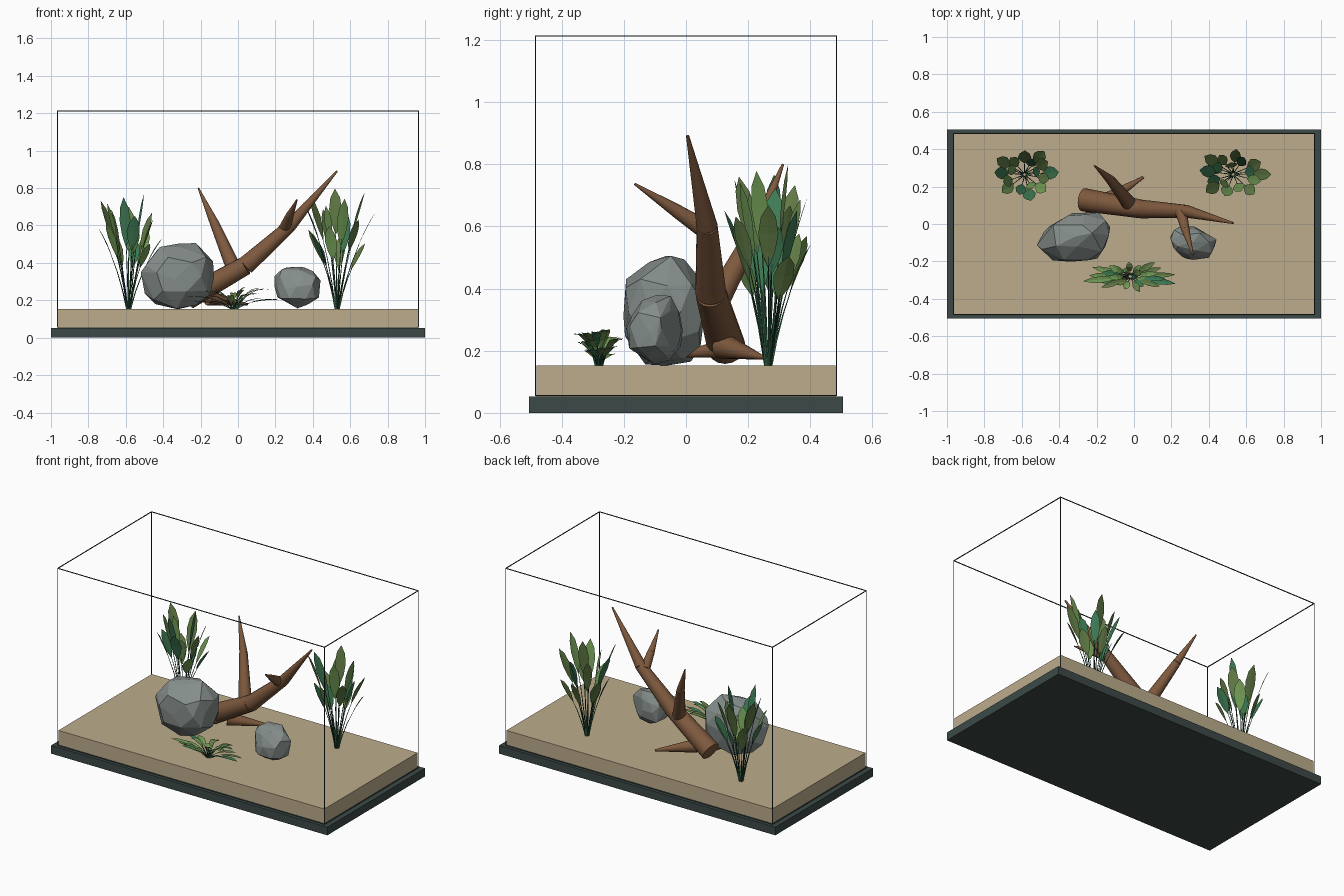
import bpy, bmesh, math, random
from mathutils import Vector

if "Cube" in bpy.data.objects:
    bpy.data.objects.remove(bpy.data.objects["Cube"])

random.seed(11)


def mat(name, r, g, b):
    m = bpy.data.materials.new(name)
    lin = [((c / 255 + 0.055) / 1.055) ** 2.4 for c in (r, g, b)]
    m.diffuse_color = (*lin, 1)
    m.use_nodes = True
    m.node_tree.nodes["Principled BSDF"].inputs["Base Color"].default_value = m.diffuse_color
    return m


BASE = mat("dark slate", 60, 74, 71)
FRAME = mat("frame dark green", 48, 64, 61)
SAND = mat("sand", 188, 172, 140)
ROCK = mat("grey stone", 133, 142, 139)
WOOD = mat("brown wood", 126, 89, 62)
LEAVES = [mat("light green", 114, 156, 86), mat("blue green", 62, 122, 84),
          mat("olive green", 98, 124, 70), mat("stem green", 42, 84, 60)]


def finish(name, bm, mats):
    me = bpy.data.meshes.new(name)
    bm.to_mesh(me)
    bm.free()
    for m in mats:
        me.materials.append(m)
    ob = bpy.data.objects.new(name, me)
    bpy.context.collection.objects.link(ob)
    return ob


def add_box(bm, lo, hi):
    lo, hi = Vector(lo), Vector(hi)
    for v in bmesh.ops.create_cube(bm, size=1)['verts']:
        v.co = Vector((v.co[i] * (hi[i] - lo[i]) + (lo[i] + hi[i]) / 2 for i in range(3)))


# Base tray and sand bed
bm = bmesh.new()
add_box(bm, (-1, -0.505, 0), (1, 0.505, 0.053))
finish("base_tray", bm, [BASE])
bm = bmesh.new()
add_box(bm, (-0.962, -0.482, 0.053), (0.962, 0.482, 0.153))
finish("sand_bed", bm, [SAND])

# Thin tank frame: twelve edge bars
bm = bmesh.new()
X, Y, Z0, Z1, T, U = 0.965, 0.484, 0.056, 1.213, 0.0022, 0.0014
for z in (Z0, Z1):
    for y in (-Y, Y):
        add_box(bm, (-X - T, y - T, z - T), (X + T, y + T, z + T))
    for x in (-X, X):
        add_box(bm, (x - T, -Y - T, z - T), (x + T, Y + T, z + T))
for x in (-X, X):
    for y in (-Y, Y):
        add_box(bm, (x - U, y - U, Z0), (x + U, y + U, Z1))
finish("tank_frame", bm, [FRAME])


# Driftwood: each limb is a chain of tapered segments with flat end caps
def limb(name, points, sides=16):
    bm = bmesh.new()
    for (a, ra), (b, rb) in zip(points, points[1:]):
        a, b = Vector(a), Vector(b)
        d = b - a
        verts = bmesh.ops.create_cone(bm, cap_ends=True, segments=sides, radius1=ra,
                                      radius2=rb, depth=d.length)['verts']
        q = d.to_track_quat('Z', 'Y')
        for v in verts:
            v.co = q @ v.co + (a + b) / 2
    for f in bm.faces:
        f.smooth = len(f.verts) == 4
    finish(name, bm, [WOOD])


limb("driftwood_trunk", [((-0.27, 0.13, 0.212), 0.062), ((0.04, 0.08, 0.385), 0.05),
                         ((0.28, 0.068, 0.6), 0.034), ((0.53, 0.005, 0.892), 0.005)])
limb("driftwood_back_branch", [((-0.01, 0.09, 0.34), 0.042), ((-0.125, 0.235, 0.61), 0.025),
                               ((-0.212, 0.312, 0.80), 0.004)])
limb("driftwood_front_branch", [((0.25, 0.07, 0.585), 0.032), ((0.275, -0.03, 0.65), 0.022),
                                ((0.315, -0.165, 0.737), 0.004)])
limb("driftwood_back_root", [((-0.16, 0.12, 0.215), 0.042), ((0.05, 0.25, 0.178), 0.006)])
limb("driftwood_front_root", [((-0.22, 0.11, 0.205), 0.028), ((-0.26, 0.0, 0.19), 0.012)])


# Faceted stones: sphere points pulled in to three convex outlines
def stone(name, centre, half, front, side, top, jitter):
    centre = Vector(centre)
    planes = []
    for pts, (i, j) in ((front, (0, 2)), (side, (1, 2)), (top, (0, 1))):
        for p, q in zip(pts, pts[1:] + pts[:1]):
            n = Vector((0, 0, 0))
            n[i], n[j] = q[1] - p[1], p[0] - q[0]
            c = n[i] * (p[0] - centre[i]) + n[j] * (p[1] - centre[j])
            planes.append((n, c) if c > 0 else (-n, -c))
    bm = bmesh.new()
    bmesh.ops.create_icosphere(bm, subdivisions=2, radius=1)
    for v in bm.verts:
        d = (v.co + Vector([random.uniform(-jitter, jitter) for _ in range(3)])).normalized()
        d = Vector([d[i] * half[i] for i in range(3)])
        r = min([1.1] + [c / n.dot(d) for n, c in planes if n.dot(d) > 1e-6])
        v.co = centre + d * r
    hull = bmesh.ops.convex_hull(bm, input=bm.verts)
    junk = [g for g in hull['geom_interior'] if isinstance(g, bmesh.types.BMVert)]
    bmesh.ops.delete(bm, geom=junk, context='VERTS')
    # Merge nearly coplanar triangles into larger facets
    bmesh.ops.dissolve_limit(bm, angle_limit=math.radians(7), verts=bm.verts, edges=bm.edges)
    bmesh.ops.recalc_face_normals(bm, faces=bm.faces)
    finish(name, bm, [ROCK])


stone("large_stone", (-0.32, -0.065, 0.33), (0.21, 0.14, 0.18),
      [(-0.535, 0.33), (-0.41, 0.5), (-0.18, 0.51), (-0.135, 0.42), (-0.12, 0.26),
       (-0.2, 0.18), (-0.33, 0.15), (-0.48, 0.19)],
      [(-0.205, 0.43), (-0.08, 0.51), (-0.01, 0.5), (0.07, 0.4), (0.075, 0.2),
       (-0.01, 0.15), (-0.13, 0.155), (-0.205, 0.23)],
      [(-0.54, -0.1), (-0.45, -0.01), (-0.3, 0.075), (-0.14, 0.07), (-0.12, -0.07),
       (-0.2, -0.19), (-0.38, -0.205), (-0.51, -0.18)], 0.13)
stone("small_stone", (0.315, -0.095, 0.268), (0.128, 0.098, 0.115),
      [(0.185, 0.32), (0.25, 0.38), (0.37, 0.38), (0.445, 0.32), (0.44, 0.22),
       (0.33, 0.15), (0.185, 0.23)],
      [(-0.195, 0.28), (-0.13, 0.38), (-0.05, 0.378), (0.005, 0.27), (-0.03, 0.18),
       (-0.1, 0.15), (-0.18, 0.19)],
      [(0.185, -0.1), (0.21, -0.02), (0.3, 0.0), (0.445, -0.085), (0.4, -0.195),
       (0.27, -0.19)], 0.13)


# Plants: every leaf is a thin stem and a folded blade along a curved path
def add_leaf(bm, base, tip, bend, lift, split, width, colour):
    base, tip = Vector(base), Vector(tip)
    d = tip - base
    mid = base + Vector((d.x * bend, d.y * bend, d.z * lift))
    path = lambda t: base * (1 - t) ** 2 + mid * 2 * t * (1 - t) + tip * t * t
    flat = Vector((-d.y, d.x, 0)).normalized()
    # stem
    rings = []
    for i in range(4):
        c, r = path(split * 1.1 * i / 3), 0.004 - 0.0008 * i
        out = flat.cross(d).normalized()
        rings.append([bm.verts.new(c + (flat * math.cos(a) + out * math.sin(a)) * r)
                      for a in (0, 2.094, 4.189)])
    for p, q in zip(rings, rings[1:]):
        for i in range(3):
            j = (i + 1) % 3
            bm.faces.new((p[i], p[j], q[j], q[i])).material_index = 3
    # blade
    rows = []
    for s, w in ((0, 0.12), (0.22, 0.7), (0.5, 1), (0.78, 0.75), (1, 0.03)):
        c = path(split + (1 - split) * s)
        up = Vector((0, 0, 0.18 * w * width))
        rows.append([bm.verts.new(c - flat * w * width + up), bm.verts.new(c),
                     bm.verts.new(c + flat * w * width + up)])
    for p, q in zip(rows, rows[1:]):
        for i in range(2):
            bm.faces.new((p[i], p[i + 1], q[i + 1], q[i])).material_index = colour


def plant(name, x, y, count, rx, ry, heights, near, bend, lift, split, width, phase):
    bm = bmesh.new()
    for i in range(count):
        f = (i + 0.5) / count
        a = phase + i * 2.39996
        reach = near + (1 - near) * f ** 0.6
        h = heights[0] + (heights[1] - heights[0]) * ((i * 5) % count) / count
        b = (x + 0.01 * math.cos(a), y + 0.01 * math.sin(a), 0.152)
        t = (x + rx * reach * math.cos(a), y + ry * reach * math.sin(a), 0.155 + h)
        add_leaf(bm, b, t, bend, lift, split + random.uniform(-0.05, 0.05),
                 width * random.uniform(0.85, 1.1), random.choice((0, 1, 2)))
    finish(name, bm, LEAVES)


plant("left_tall_plant", -0.585, 0.265, 17, 0.2, 0.148, (0.61, 0.33), 0.35, 0.3, 0.56, 0.58, 0.033, 0.3)
plant("right_tall_plant", 0.53, 0.265, 17, 0.21, 0.148, (0.64, 0.33), 0.35, 0.3, 0.56, 0.58, 0.033, 1.7)
plant("low_front_plant", -0.02, -0.28, 24, 0.27, 0.09, (0.11, 0.03), 0.3, 0.4, 1.15, 0.28, 0.017, 0.9)
